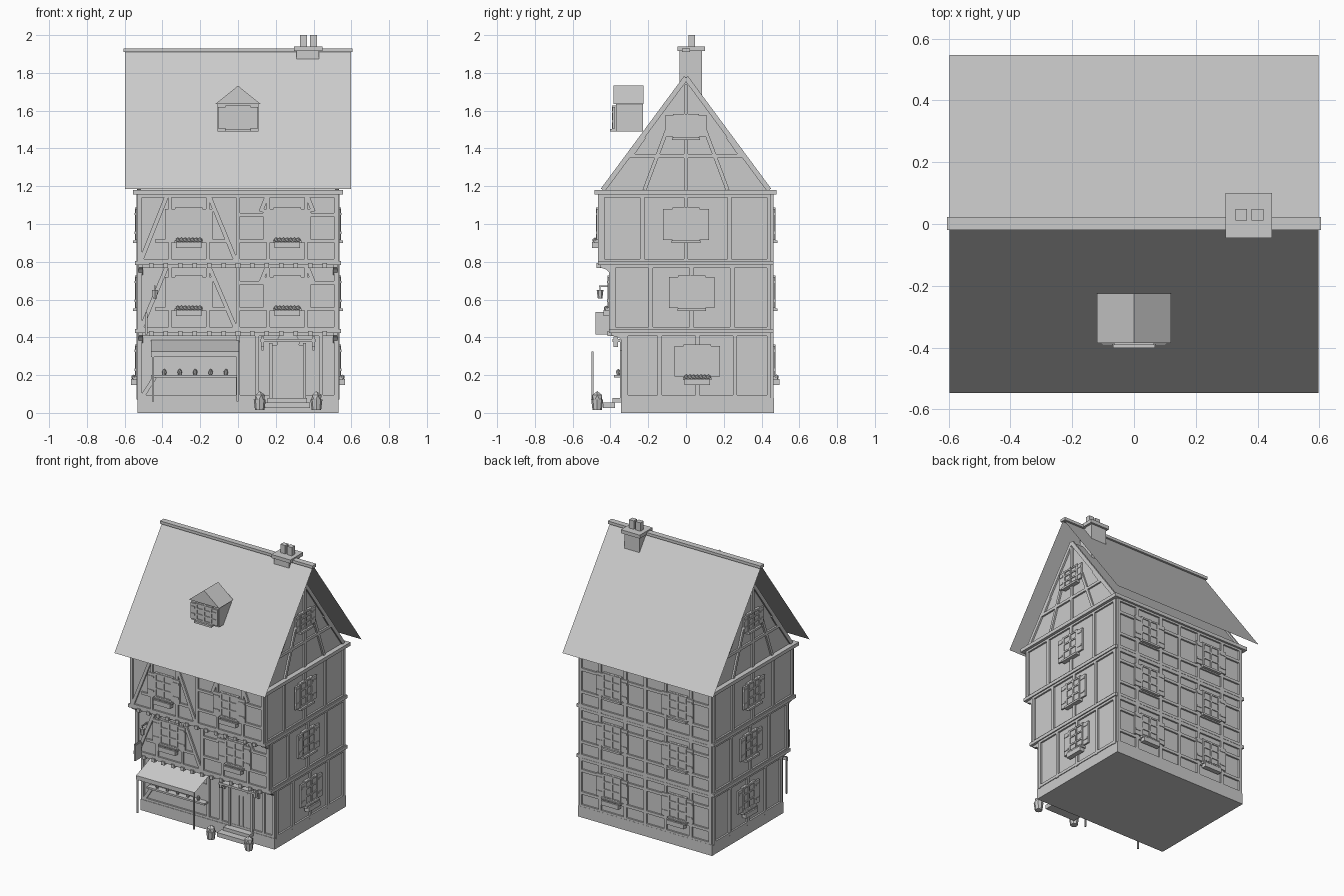
import bpy, bmesh, math
from mathutils import Matrix, Vector

if "Cube" in bpy.data.objects:
    bpy.data.objects.remove(bpy.data.objects["Cube"])

parts = {}
I4 = Matrix.Identity(4)


def bm_of(name):
    return parts.setdefault(name, bmesh.new())


def box(name, a, b, M=I4):
    """Axis box between corners a and b, placed by M."""
    c = [(p + q) / 2 for p, q in zip(a, b)]
    s = [max(abs(q - p), 1e-4) for p, q in zip(a, b)]
    bmesh.ops.create_cube(bm_of(name), size=1,
                          matrix=M @ Matrix.Translation(c) @ Matrix.Diagonal((*s, 1)))


def wbox(name, M, u0, u1, z0, z1, d0, d1):
    """Box on a wall: u along wall, d outward."""
    box(name, (u0, -d0, z0), (u1, -d1, z1), M)


def bar(name, M, p, q, w=0.022, d0=-0.005, d1=0.012):
    """Straight or slanted timber on a wall from p to q (u, z)."""
    v = Vector((q[0] - p[0], 0, q[1] - p[1]))
    ang = math.atan2(v.z, v.x)
    R = Matrix.Translation((p[0], 0, p[1])) @ Matrix.Rotation(-ang, 4, 'Y')
    box(name, (0, -d0, -w / 2), (v.length, -d1, w / 2), M @ R)


def cone(name, loc, r1, r2, h, n=8, M=I4):
    bmesh.ops.create_cone(bm_of(name), cap_ends=True, segments=n, radius1=r1, radius2=r2,
                          depth=h, matrix=M @ Matrix.Translation(loc))


def ball(name, loc, r, M=I4, sz=1):
    bmesh.ops.create_icosphere(bm_of(name), subdivisions=1, radius=r,
                               matrix=M @ Matrix.Translation(loc) @ Matrix.Diagonal((1, 1, sz, 1)))


def poly(name, pts):
    bm = bm_of(name)
    return bm.faces.new([bm.verts.new(p) for p in pts])


def prism(name, pts, vec):
    f = poly(name, pts)
    bm = bm_of(name)
    r = bmesh.ops.extrude_face_region(bm, geom=[f])
    bmesh.ops.translate(bm, vec=vec, verts=[v for v in r['geom'] if isinstance(v, bmesh.types.BMVert)])
    bmesh.ops.recalc_face_normals(bm, faces=bm.faces)


def wall(rot, dist):
    return Matrix.Rotation(math.radians(rot), 4, 'Z') @ Matrix.Translation((0, -dist, 0))


def window(M, u, zc, h=0.175, w=0.145, sw=0.05, flowers=False):
    """Frame, panes, open shutters, sill and optional flower box."""
    a, b, z0, z1 = u - w / 2, u + w / 2, zc - h / 2, zc + h / 2
    wbox('window_glass', M, a, b, z0, z1, 0, 0.014)
    for x in (a + .007, u, b - .007):
        bar('window_frames', M, (x, z0), (x, z1), .013, 0, .021)
    for z in (z0 + .007, z0 + h * .36, z0 + h * .68, z1 - .007):
        bar('window_frames', M, (a, z), (b, z), .011, 0, .02)
    for s in (-1, 1):
        x0, x1 = u + s * w / 2, u + s * (w / 2 + sw)
        wbox('shutters', M, min(x0, x1), max(x0, x1), z0 + .004, z1 - .008, .006, .018)
        for z in (z0 + .035, z1 - .04):
            wbox('shutter_battens', M, min(x0, x1) + .004, max(x0, x1) - .004, z, z + .012, .018, .022)
    wbox('window_sills', M, a - .003, b + .003, z0 - .014, z0, 0, .032)
    if flowers:
        wbox('flower_boxes', M, a + .005, b - .005, z0 - .04, z0 - .008, .008, .042)
        for i in range(7):
            ball('flowers', (a + .014 + i * (w - .028) / 6, -.027, z0 + .002), .014, M)


# main body: plinth, three jettied storeys, gable block
FL = [(0.07, 0.43, 0.33, 0.275), (0.43, 0.79, 0.395, 0.64), (0.79, 1.165, 0.455, 1.0)]
box('plinth', (-.532, -.345, 0), (.532, .465, .078))
for z0, z1, yf, zc in FL:
    box('storey_walls', (-.525, -yf, z0), (.525, .452, z1))
prism('gable_walls', [(-.522, -.45, 1.17), (-.522, .45, 1.17), (-.522, 0, 1.78)], (1.044, 0, 0))
box('cornice', (-.557, -.484, 1.155), (.557, .479, 1.18))

for k, (z0, z1, yf, zc) in enumerate(FL):
    if k:  # floor beams and joist ends
        box('floor_beams', (-.545, -yf - .012, z0 - .008), (.545, .462, z0 + .015))
        for i in range(13):
            x = -.46 + i * .92 / 12
            box('joist_ends', (x - .012, -yf - .02, z0 - .022), (x + .012, -yf + .06, z0 + .003))
        for x in (-.515, .515):  # curved corbels
            y1 = -FL[k - 1][2]
            prism('corbels', [(x - .012, y1, z0 - .06), (x - .012, y1, z0 - .008), (x - .012, -yf, z0 - .008),
                              (x - .012, -yf, z0 - .02), (x - .012, y1 - .025, z0 - .032)], (.024, 0, 0))
    F, B = wall(0, yf), wall(180, .452)
    # rear timbers and windows
    for u in (-.515, -.36, -.16, 0, .16, .36, .515):
        bar('rear_timbers', B, (u, z0), (u, z1))
    for z in (z0 + .012, zc - .1, zc + .06, z1 - .014):
        bar('rear_timbers', B, (-.525, z), (.525, z), .02)
    for u in (-.26, .26):
        window(B, u, zc, sw=.052, flowers=(k == 0))
    # side timbers and windows
    for s in (-1, 1):
        S = wall(90 * s, .525)
        ends = (-yf + .012, .44)
        mid = (.06, .03, 0)[k]
        for u in (ends[0], (ends[0] + mid) / 2 - .01, mid, (ends[1] + mid) / 2 + .01, ends[1]):
            bar('side_timbers', S, (u * s, z0), (u * s, z1))
        for z in (z0 + .014, z1 - .014):
            bar('side_timbers', S, (ends[0] * s, z), (ends[1] * s, z), .02)
        window(S, mid * s, zc, sw=.048, flowers=(k == 0))
    # front timbers and windows
    for z in (z0 + .014, z1 - .014):
        bar('front_timbers', F, (-.525, z), (.525, z), .02)
    for u in (-.52, 0, .52):
        bar('front_timbers', F, (u, z0), (u, z1))
    if k:
        for p, q in (((-.37, z1), (-.52, z0)), ((-.16, z1), (-.005, z0)),
                     ((.16, z1), (.12, z1 - .1)), ((.36, z1), (.4, z1 - .1))):
            bar('front_braces', F, p, q)
        for u in (-.36, -.16, .16, .36):
            bar('front_timbers', F, (u, z0), (u, z1), .018)
        for z in (zc - .09, zc + .05):
            bar('front_timbers', F, (0, z), (.52, z), .018)
        bar('front_timbers', F, (-.44, zc - .09), (-.06, zc - .09), .018)
        for u in (-.26, .26):
            window(F, u, zc, sw=.055, flowers=True)

# gable timbering
for s in (-1, 1):
    G = wall(90 * s, .522)
    bar('gable_timbers', G, (-.31, 1.36), (.31, 1.36), .02)
    bar('gable_timbers', G, (0, 1.18), (0, 1.74))
    for t in (-1, 1):
        bar('gable_timbers', G, (t * .44, 1.18), (0, 1.775), .026)
        bar('gable_timbers', G, (t * .22, 1.18), (t * .1, 1.5), .02)
        bar('gable_timbers', G, (t * .29, 1.36), (t * .22, 1.46), .018)
    window(G, 0, 1.52, .125, .14, .04)

# thin roof sheets and ridge cap
for s in (-1, 1):
    poly('roof_sheets', [(-.598 * s, .547 * s, 1.185), (.598 * s, .547 * s, 1.185),
                         (.598 * s, 0, 1.92), (-.598 * s, 0, 1.92)][::-1])
box('ridge_cap', (-.605, -.02, 1.91), (.605, .022, 1.93))

# chimney
box('chimney', (.31, -.035, 1.65), (.43, .085, 1.92))
box('chimney_cap', (.297, -.045, 1.915), (.447, .1, 1.94))
for x in (.347, .4):
    box('chimney_pots', (x - .019, .012, 1.94), (x + .019, .048, 2.0))

# dormer
box('dormer_body', (-.108, -.37, 1.49), (.108, -.228, 1.635))
prism('dormer_roof', [(-.12, -.385, 1.635), (.12, -.385, 1.635), (0, -.385, 1.732)], (0, .16, 0))
window(wall(0, .37), 0, 1.565, .125, .13, .042)

# market stall: awning, poles, counter, pots
poly('awning', [(-.46, -.335, .387), (-.46, -.497, .325), (.005, -.497, .325), (.005, -.335, .387)])
poly('awning', [(-.46, -.497, .325), (-.46, -.497, .295), (.005, -.497, .295), (.005, -.497, .325)])
for x in (-.45, -.003):
    box('awning_poles', (x - .005, -.5, .06), (x + .005, -.49, .325))
F = wall(0, .33)
wbox('stall_opening', F, -.45, -.01, .2, .32, 0, .006)
wbox('stall_counter', F, -.46, 0, .187, .2, 0, .05)
bar('front_braces', F, (-.51, .08), (-.44, .19))
for u in (-.45, -.3, -.155, -.01):
    bar('stall_frame', F, (u, .2), (u, .32), .012)
for i in range(5):
    cone('stall_pots', (-.39 + i * .0815, -.358, .209), .008, .012, .018)
    ball('stall_pots', (-.39 + i * .0815, -.358, .222), .011)

# door with arch, hood and steps
wbox('door', F, .18, .345, .08, .36, 0, .01)
for i in range(1, 5):
    wbox('door_planks', F, .18 + i * .033 - .002, .18 + i * .033 + .002, .08, .36, .01, .013)
for u in (.173, .352):
    bar('door_frame', F, (u, .078), (u, .37), .018, 0, .02)
for u in (.1, .44):
    bar('front_timbers', F, (u, .078), (u, .42))
cone('door_arch', (.265, .37, .005), .06, .06, .018, 20,
     F @ Matrix.Rotation(math.pi / 2, 4, 'X'))
wbox('door_hood', F, .12, .41, .375, .39, 0, .06)
for u in (.13, .4):
    wbox('hood_brackets', F, u - .007, u + .007, .35, .405, .03, .055)
    bar('hood_brackets', F, (u, .33), (u, .38), .012, 0, .02)
box('steps', (.155, -.39, .055), (.365, -.34, .078))
box('steps', (.14, -.44, .025), (.38, -.375, .055))

# planters beside the steps
for x in (.115, .415):
    cone('planters', (x, -.47, .043), .025, .032, .056)
    ball('planter_bushes', (x, -.47, .078), .031, sz=1.2)

# hanging sign and lantern on the left
box('sign_board', (-.492, -.478, .415), (-.48, -.408, .525))
box('sign_bracket', (-.489, -.478, .525), (-.483, -.39, .535))
box('lantern_bracket', (-.444, -.46, .667), (-.436, -.39, .675))
cone('lantern', (-.44, -.455, .628), .012, .018, .045, 6)
box('lantern_bracket', (-.442, -.457, .65), (-.438, -.453, .67))

for name, bm in parts.items():
    me = bpy.data.meshes.new(name)
    bm.to_mesh(me)
    bm.free()
    bpy.context.collection.objects.link(bpy.data.objects.new(name, me))
